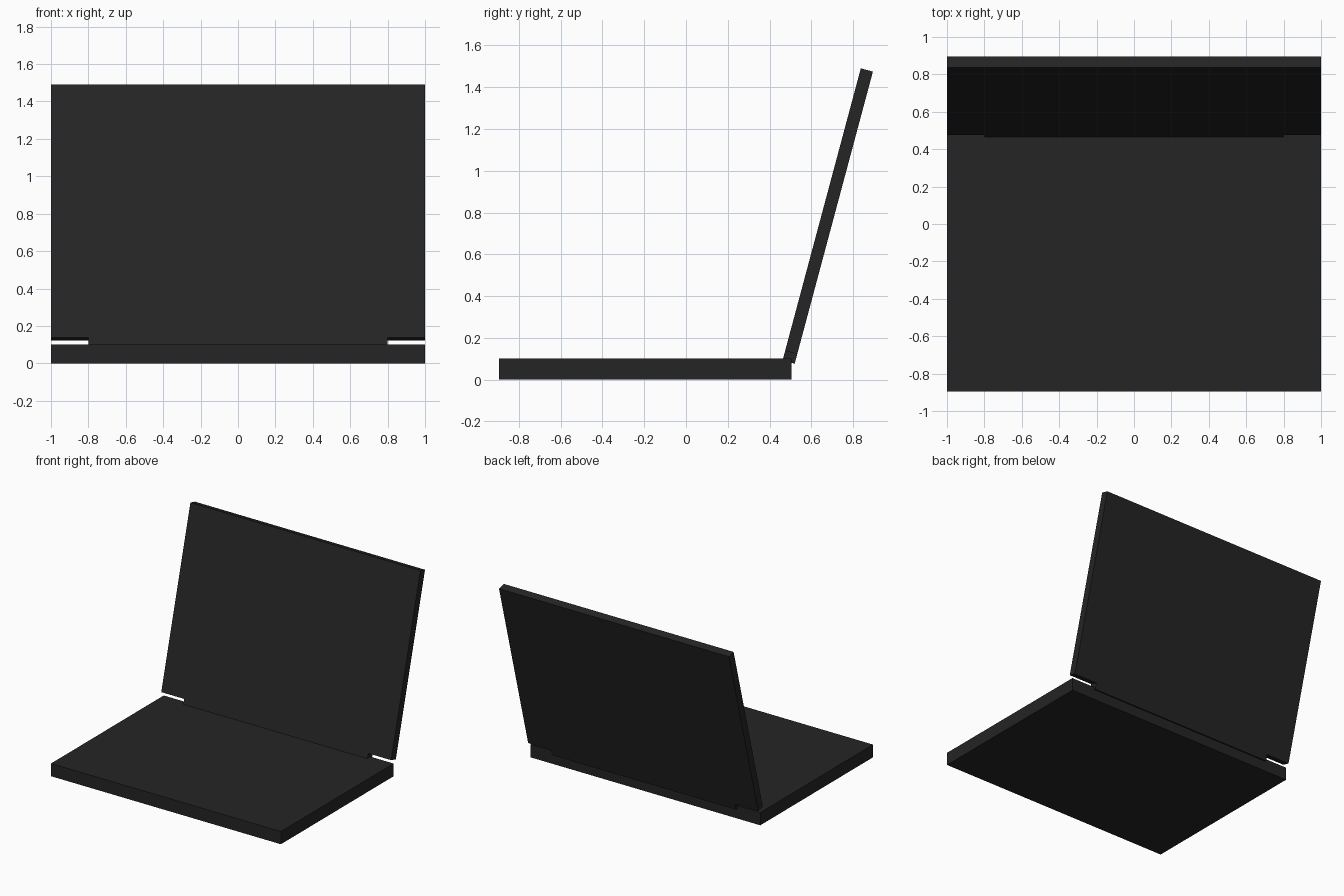
import bpy
import math
from mathutils import Vector, Matrix

if "Cube" in bpy.data.objects:
    bpy.data.objects.remove(bpy.data.objects["Cube"])

charcoal = bpy.data.materials.new("charcoal")
charcoal.diffuse_color = (0.018, 0.018, 0.018, 1)
charcoal.use_nodes = True
charcoal.node_tree.nodes["Principled BSDF"].inputs["Base Color"].default_value = charcoal.diffuse_color


def box(name, size, centre, tilt=0.0):
    bpy.ops.mesh.primitive_cube_add(size=1)
    ob = bpy.context.object
    ob.name = name
    ob.data.transform(Matrix.Diagonal((*size, 1)))
    ob.location = centre
    ob.rotation_euler.x = tilt
    ob.data.materials.append(charcoal)
    return ob


# Flat keyboard base
DEPTH = 1.4
box("base", (2, DEPTH, 0.1), (0, -0.195, 0.05))

# Lid leans back 15 degrees; positions are measured down from its top edge
LEAN = math.radians(15)
up = Vector((0, math.sin(LEAN), math.cos(LEAN)))
top = Vector((0, 0.866, 1.4825))
THICK = 0.06
HINGE = 0.048

box("lid", (2, THICK, DEPTH), top - up * DEPTH / 2, -LEAN)

# Narrower hinge strip joining the lid to the base
box("hinge", (1.6, THICK, HINGE), top - up * (DEPTH + HINGE / 2), -LEAN)
